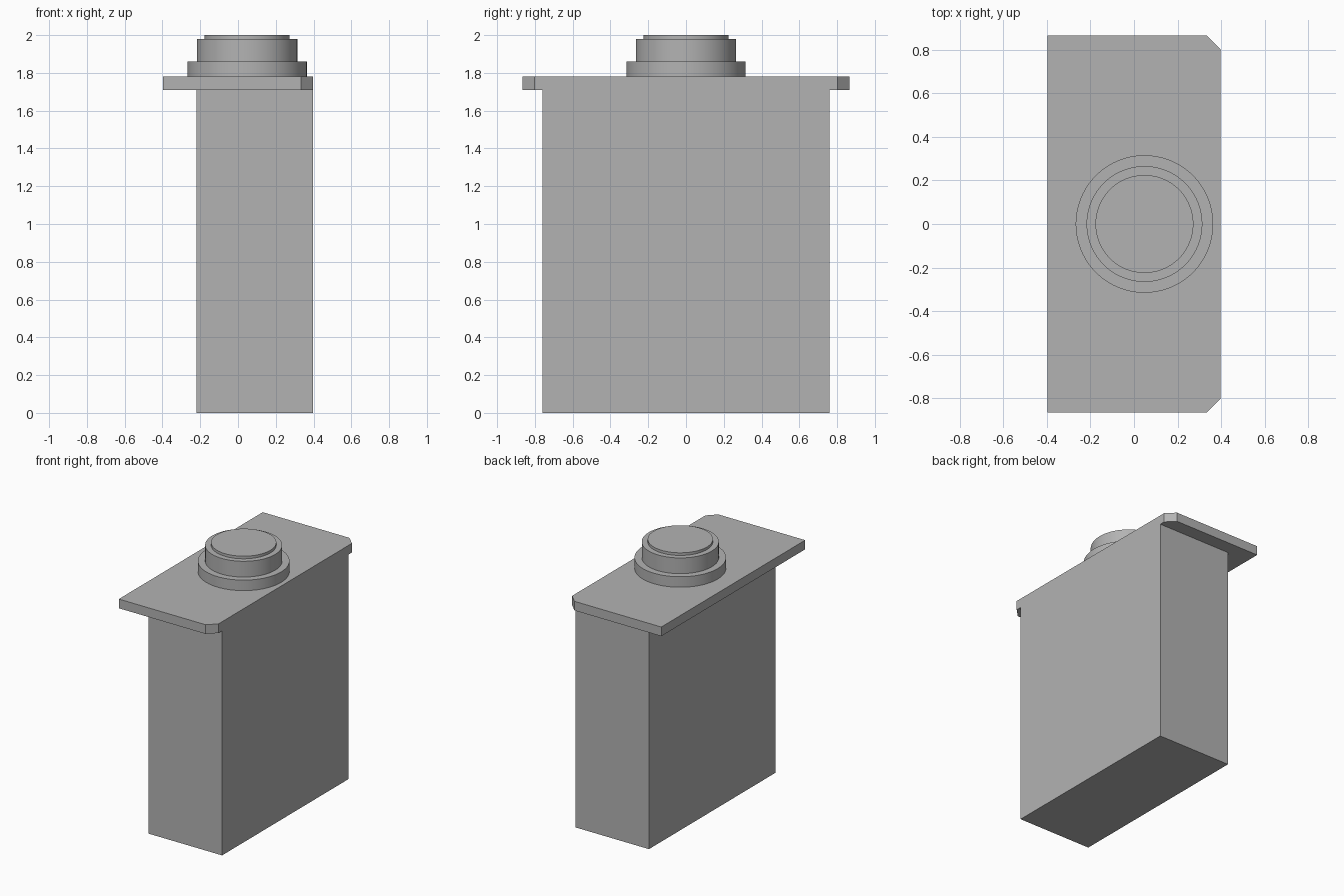
import bpy
import math

cube = bpy.data.objects.get("Cube")
if cube:
    bpy.data.objects.remove(cube, do_unlink=True)

grey = bpy.data.materials.new("plain grey")
grey.use_nodes = True
colour = (0.45, 0.45, 0.45, 1)
grey.diffuse_color = colour
grey.node_tree.nodes["Principled BSDF"].inputs["Base Color"].default_value = colour


def prism(name, outline, bottom, top):
    """Extrude a counter-clockwise outline between two heights."""
    n = len(outline)
    verts = [(x, y, z) for z in (bottom, top) for x, y in outline]
    faces = [tuple(reversed(range(n))), tuple(range(n, 2 * n))]
    faces += [(i, (i + 1) % n, n + (i + 1) % n, n + i) for i in range(n)]
    mesh = bpy.data.meshes.new(name)
    mesh.from_pydata(verts, [], faces)
    mesh.materials.append(grey)
    obj = bpy.data.objects.new(name, mesh)
    bpy.context.collection.objects.link(obj)
    return obj


def disc(name, radius, bottom, top, centre_x=0.048, sides=96):
    angles = [math.tau * i / sides for i in range(sides)]
    ring = [(centre_x + radius * math.cos(a), radius * math.sin(a)) for a in angles]
    obj = prism(name, ring, bottom, top)
    bpy.ops.object.select_all(action="DESELECT")
    obj.select_set(True)
    bpy.context.view_layer.objects.active = obj
    bpy.ops.object.shade_smooth_by_angle(angle=math.radians(30))


# Tall box, flush with the plate on its left side
prism("body", [(-0.22, -0.76), (0.398, -0.76), (0.398, 0.76), (-0.22, 0.76)], 0, 1.71)

# Overhanging plate with two clipped corners
w, d, cut = 0.398, 0.866, 0.064
prism("top_plate", [(-w, -d), (w - cut, -d), (w, cut - d),
                    (w, d - cut), (w - cut, d), (-w, d)], 1.71, 1.78)

# Stepped round boss
disc("boss_flange", 0.316, 1.78, 1.86)
disc("boss_collar", 0.266, 1.86, 1.98)
disc("boss_cap", 0.225, 1.98, 2.0)
